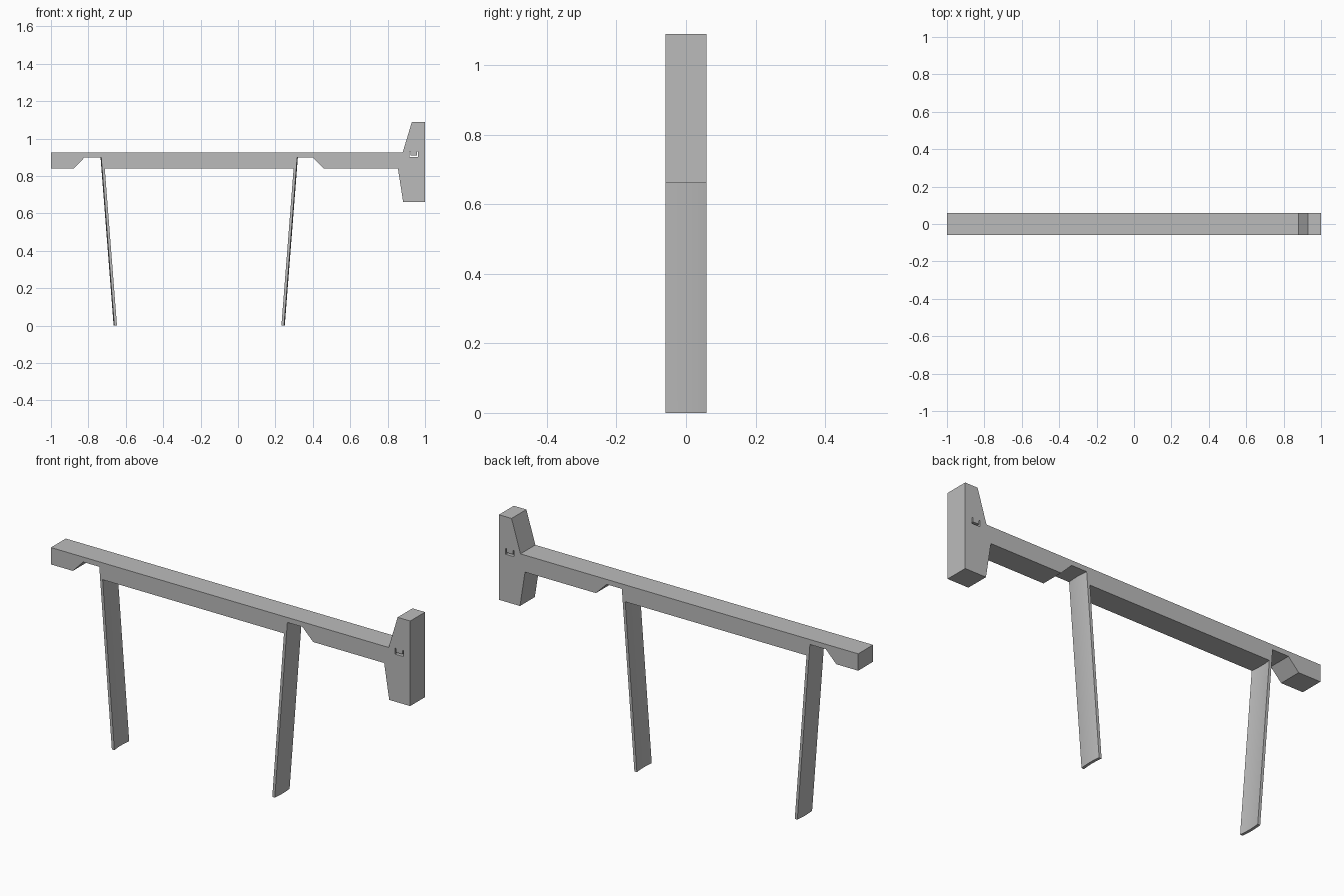
import bpy, bmesh, math
from mathutils import Vector

HALF = 0.059      # half depth of every part
NOTCH = 0.90      # underside height where the legs meet the beam
UNDER = 0.84      # normal underside of the beam

default = bpy.data.objects.get("Cube")
if default:
    bpy.data.objects.remove(default, do_unlink=True)

grey = bpy.data.materials.new("plain grey")
grey.use_nodes = True
colour = (0.5, 0.5, 0.5, 1)
grey.diffuse_color = colour
grey.node_tree.nodes["Principled BSDF"].inputs["Base Color"].default_value = colour


def make_object(name, bm):
    bmesh.ops.recalc_face_normals(bm, faces=bm.faces)
    mesh = bpy.data.meshes.new(name)
    bm.to_mesh(mesh)
    bm.free()
    mesh.materials.append(grey)
    obj = bpy.data.objects.new(name, mesh)
    bpy.context.collection.objects.link(obj)
    return obj


def extrude_profile(name, points, half):
    """Solid from an x-z outline, extruded along y."""
    bm = bmesh.new()
    face = bm.faces.new([bm.verts.new((x, -half, z)) for x, z in points])
    grown = bmesh.ops.extrude_face_region(bm, geom=[face])["geom"]
    bmesh.ops.translate(bm, vec=(0, 2 * half, 0),
                        verts=[v for v in grown if isinstance(v, bmesh.types.BMVert)])
    return make_object(name, bm)


# Beam with two leg notches and a flared end block
beam = extrude_profile("beam", [
    (-1, UNDER), (-0.878, UNDER), (-0.82, NOTCH), (-0.73, NOTCH), (-0.718, UNDER),
    (0.302, UNDER), (0.314, NOTCH), (0.40, NOTCH), (0.46, UNDER),
    (0.855, UNDER), (0.883, 0.662), (1, 0.662), (1, 1.09),
    (0.93, 1.09), (0.88, 0.925), (-1, 0.925)], HALF)

# Narrow U-shaped slot through the end block
slot = extrude_profile("slot_cutter", [
    (0.916, 0.901), (0.963, 0.901), (0.963, 0.931), (0.957, 0.931),
    (0.957, 0.911), (0.922, 0.911), (0.922, 0.931), (0.916, 0.931)], 0.2)
slot.hide_render = True
slot.hide_set(True)
cut = beam.modifiers.new("slot", "BOOLEAN")
cut.operation = "DIFFERENCE"
cut.solver = "EXACT"
cut.object = slot


def make_leg(name, top_x, foot_x, outward):
    """Leaning strip whose section bows gently outward."""
    bm = bmesh.new()
    steps, bow, thick = 12, 0.004, 0.014
    ys = [HALF * (2 * i / steps - 1) for i in range(steps + 1)]
    rings = []
    for x, z in ((foot_x, 0), (top_x, NOTCH)):
        outer = [(x + outward * bow * (1 - (y / HALF) ** 2), y) for y in ys]
        inner = [(px - outward * thick, y) for px, y in reversed(outer)]
        rings.append([bm.verts.new((px, y, z)) for px, y in outer + inner])
    low, high = rings
    for i in range(len(low)):
        j = (i + 1) % len(low)
        bm.faces.new((low[i], low[j], high[j], high[i]))
    bm.faces.new(low)
    bm.faces.new(high)
    leg = make_object(name, bm)
    bpy.ops.object.select_all(action="DESELECT")
    leg.select_set(True)
    bpy.context.view_layer.objects.active = leg
    bpy.ops.object.shade_smooth_by_angle(angle=math.radians(30))


# Legs lean towards each other at the feet
make_leg("right_leg", -0.731, -0.661, -1)
make_leg("left_leg", 0.316, 0.246, 1)
